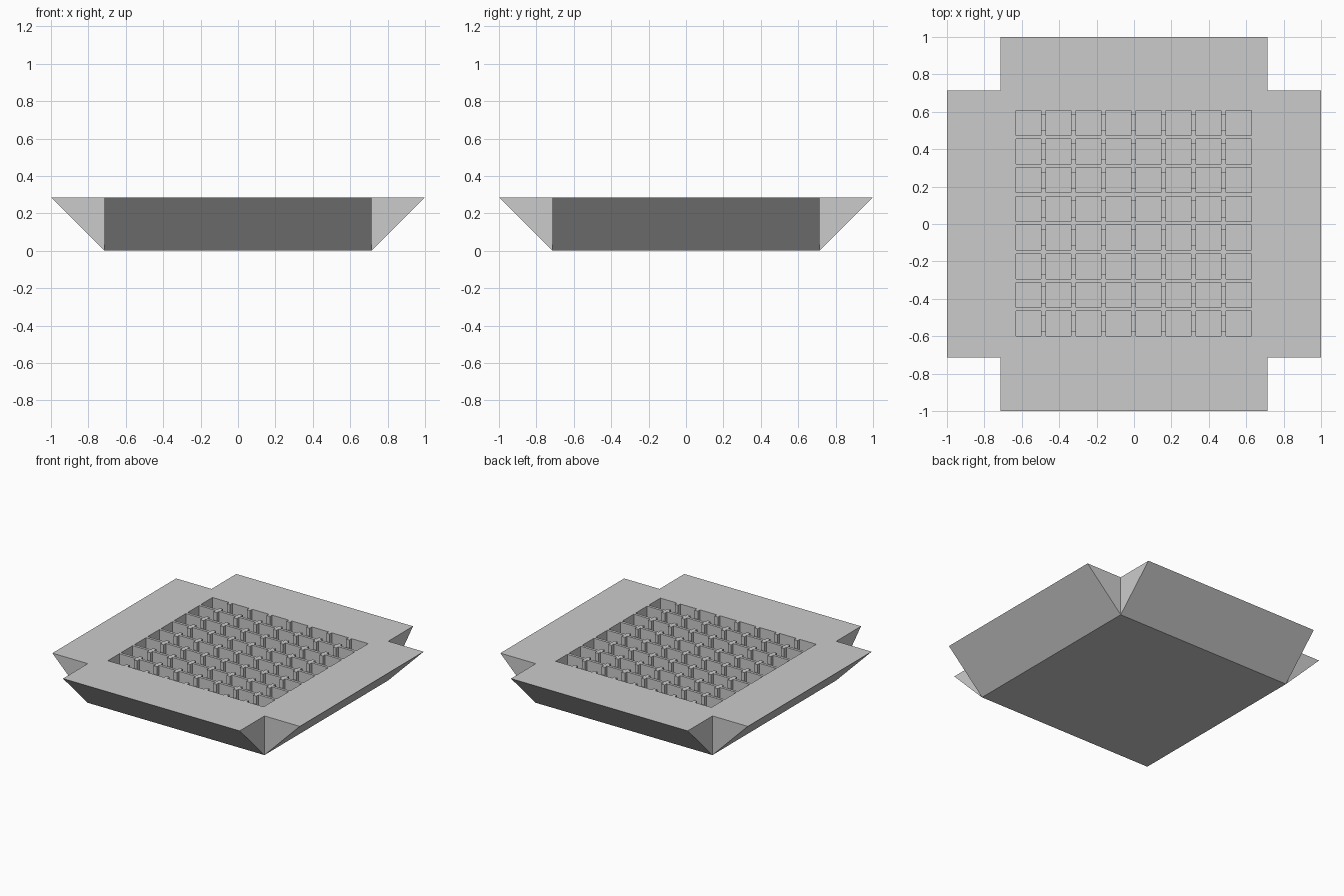
import bpy
import bmesh
from mathutils import Matrix, Vector

cube = bpy.data.objects.get("Cube")
if cube:
    bpy.data.objects.remove(cube, do_unlink=True)

HEIGHT = 0.286
BASE = 0.714        # half width of the foot
REACH = 1.0         # half width over the flared rims
COUNT = 8
CELL = 0.134
PITCH_X, PITCH_Y = 0.1607, 0.1534
CENTRE = Vector((-0.0025, 0.004))
POCKET_DEPTH = 0.15
CHANNEL_DEPTH = 0.06
CHANNEL_WIDTH = 0.084

grey = bpy.data.materials.new("plain_grey")
grey.use_nodes = True
colour = (0.6, 0.6, 0.6, 1)
grey.diffuse_color = colour
grey.node_tree.nodes["Principled BSDF"].inputs["Base Color"].default_value = colour


def make_object(name, bm):
    bmesh.ops.recalc_face_normals(bm, faces=bm.faces)
    mesh = bpy.data.meshes.new(name)
    bm.to_mesh(mesh)
    bm.free()
    mesh.materials.append(grey)
    obj = bpy.data.objects.new(name, mesh)
    bpy.context.collection.objects.link(obj)
    return obj


def add_box(bm, x, y, size_x, size_y, depth):
    """Box sunk to the given depth below the top, standing proud above it."""
    proud = 0.05
    place = Matrix.Translation((x, y, HEIGHT + (proud - depth) / 2))
    scale = Matrix.Diagonal((size_x, size_y, depth + proud, 1))
    bmesh.ops.create_cube(bm, size=1, matrix=place @ scale)


# Tray body: square block with a flared wedge on each side
bm = bmesh.new()
corners = [(-BASE, -BASE), (BASE, -BASE), (BASE, BASE), (-BASE, BASE)]
low = [bm.verts.new((x, y, 0)) for x, y in corners]
high = [bm.verts.new((x, y, HEIGHT)) for x, y in corners]
bm.faces.new(low)
outline = []
for i in range(4):
    j = (i + 1) % 4
    outward = (low[i].co + low[j].co).normalized() * (REACH - BASE)
    rim_a, rim_b = [bm.verts.new(high[k].co + outward) for k in (i, j)]
    bm.faces.new((low[i], low[j], rim_b, rim_a))
    bm.faces.new((low[i], rim_a, high[i]))
    bm.faces.new((low[j], high[j], rim_b))
    outline += [high[i], rim_a, rim_b]
bm.faces.new(outline)
tray = make_object("tray", bm)

# Pocket cutters in a square grid, and one shallow channel along each row
pockets, channels = bmesh.new(), bmesh.new()
middle = (COUNT - 1) / 2
for row in range(COUNT):
    y = CENTRE.y + (row - middle) * PITCH_Y
    add_box(channels, CENTRE.x, y, PITCH_X * (COUNT - 1), CHANNEL_WIDTH, CHANNEL_DEPTH)
    for col in range(COUNT):
        x = CENTRE.x + (col - middle) * PITCH_X
        add_box(pockets, x, y, CELL, CELL, POCKET_DEPTH)

cutters = [make_object("pocket_cutter", pockets), make_object("channel_cutter", channels)]
for cutter in cutters:
    cut = tray.modifiers.new(cutter.name, 'BOOLEAN')
    cut.operation = 'DIFFERENCE'
    cut.solver = 'EXACT'
    cut.object = cutter

# Apply the cuts and discard the cutters
bpy.context.view_layer.update()
graph = bpy.context.evaluated_depsgraph_get()
finished = bpy.data.meshes.new_from_object(tray.evaluated_get(graph))
tray.modifiers.clear()
tray.data = finished
for cutter in cutters:
    bpy.data.objects.remove(cutter, do_unlink=True)
